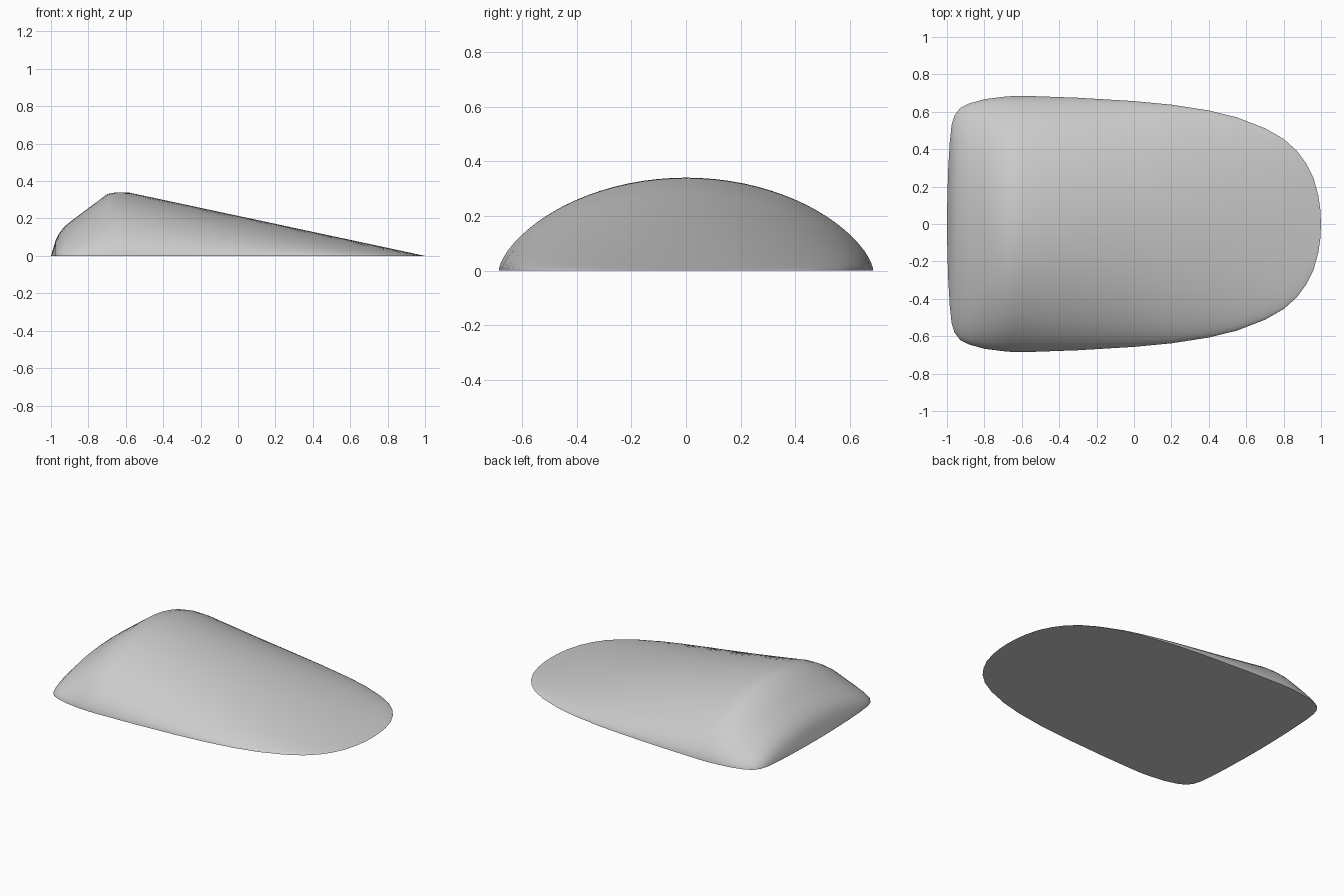
import bpy, bmesh, math

cube = bpy.data.objects.get("Cube")
if cube:
    bpy.data.objects.remove(cube, do_unlink=True)

# One flat grey for the whole shell
grey = bpy.data.materials.new("plain_grey")
grey.use_nodes = True
color = (0.6, 0.6, 0.6, 1)
grey.diffuse_color = color
grey.node_tree.nodes["Principled BSDF"].inputs["Base Color"].default_value = color

# Stations along x: (x, half width, crown height)
BLUNT_END = [(-.998, .15, .007), (-.993, .3, .023), (-.985, .44, .05), (-.975, .53, .083),
             (-.96, .58, .115), (-.93, .62, .155), (-.88, .645, .195), (-.8, .667, .255),
             (-.7, .68, .33), (-.65, .684, .34), (-.58, .685, .338)]
TAPER = [(-.3, .675), (0, .657), (.2, .638), (.4, .607), (.55, .57), (.7, .512), (.8, .455),
         (.87, .392), (.92, .325), (.96, .245), (.985, .155), (.996, .08)]
stations = BLUNT_END + [(x, w, .338 * (1 - x) / 1.58) for x, w in TAPER]
SEGMENTS = 40

bm = bmesh.new()


def arch(x, width, height):
    """Row of vertices over one domed cross-section, from -y to +y."""
    row = []
    for i in range(SEGMENTS + 1):
        s = math.sin(math.pi * (i / SEGMENTS - .5))
        row.append(bm.verts.new((x, width * s, height * max(0, 1 - s * s) ** .65)))
    return row


# Domed skin lofted through the arches, closed by a point at each end
rows = [arch(*s) for s in stations]
start = bm.verts.new((-1, 0, 0))
tip = bm.verts.new((1, 0, 0))
for a, b in zip(rows, rows[1:]):
    for i in range(SEGMENTS):
        bm.faces.new((a[i], b[i], b[i + 1], a[i + 1]))
for i in range(SEGMENTS):
    bm.faces.new((start, rows[0][i], rows[0][i + 1]))
    bm.faces.new((tip, rows[-1][i + 1], rows[-1][i]))

# Flat underside
bm.faces.new([start] + [r[-1] for r in rows] + [tip] + [r[0] for r in reversed(rows)])
bmesh.ops.recalc_face_normals(bm, faces=bm.faces)

mesh = bpy.data.meshes.new("wedge_shell")
bm.to_mesh(mesh)
bm.free()
mesh.materials.append(grey)
shell = bpy.data.objects.new("wedge_shell", mesh)
bpy.context.collection.objects.link(shell)
bpy.context.view_layer.objects.active = shell
shell.select_set(True)
bpy.ops.object.shade_smooth_by_angle(angle=math.radians(30))
